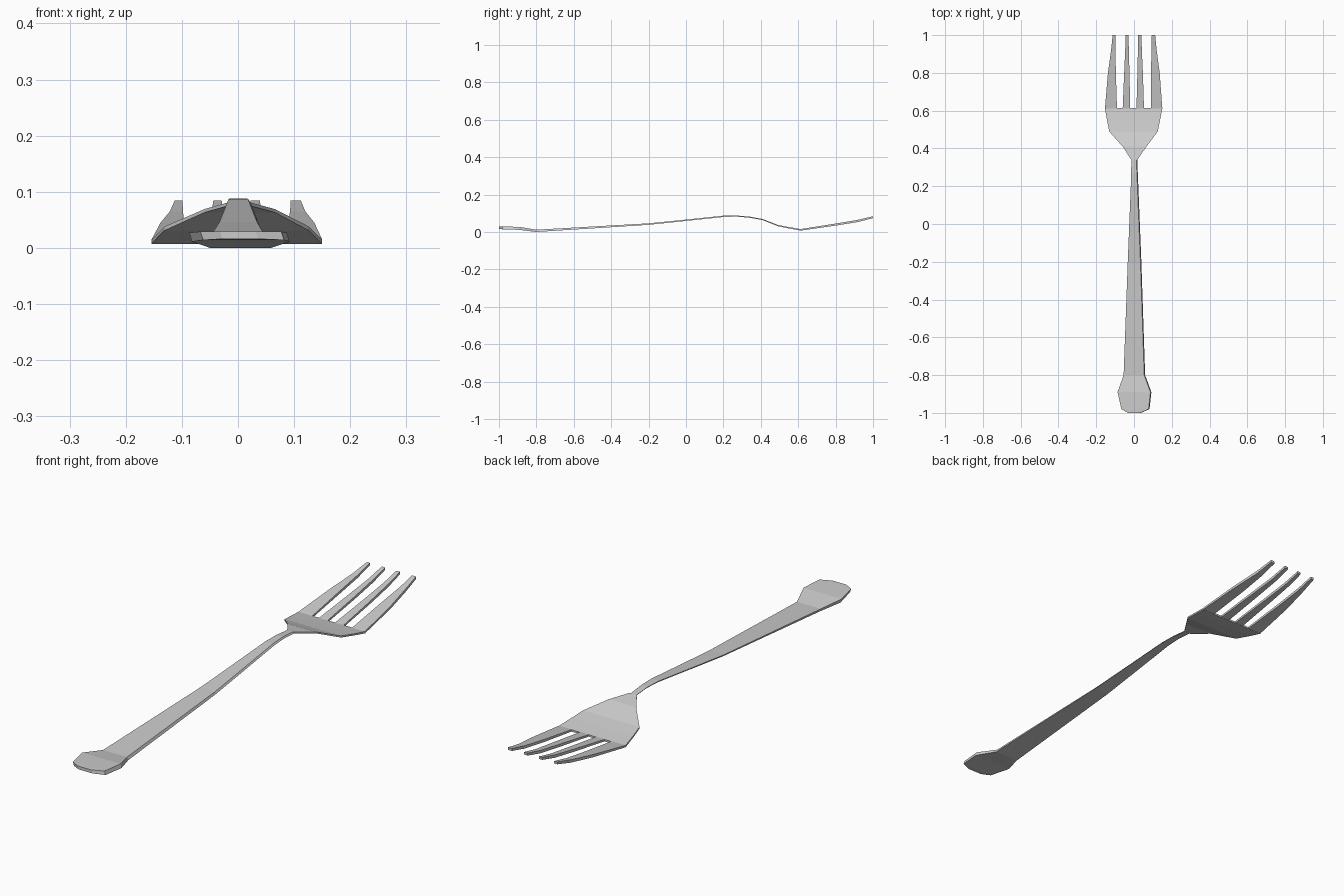
import bpy, bmesh


def loft(name, rows, lean=0.0):
    """Flat-faced strip; rows are (y, left x, right x, bottom z, thickness)."""
    bm = bmesh.new()
    rings = []
    for y, xl, xr, z, t in rows:
        pts = [(xl, y, z + t), (xr - lean, y, z + t), (xr, y, z), (xl + lean, y, z)]
        rings.append([bm.verts.new(p) for p in pts])
    for a, b in zip(rings, rings[1:]):
        for i in range(4):
            j = (i + 1) % 4
            bm.faces.new((a[i], a[j], b[j], b[i]))
    bm.faces.new(rings[0])
    bm.faces.new(rings[-1])
    bmesh.ops.recalc_face_normals(bm, faces=bm.faces)
    mesh = bpy.data.meshes.new(name)
    bm.to_mesh(mesh)
    bm.free()
    ob = bpy.data.objects.new(name, mesh)
    bpy.context.collection.objects.link(ob)
    return ob


# handle: flared end, long taper, arched neck
loft("handle", [
    (-1.0, -0.032, 0.036, 0.016, 0.013),
    (-0.98, -0.067, 0.082, 0.014, 0.015),
    (-0.89, -0.087, 0.092, 0.011, 0.016),
    (-0.80, -0.055, 0.059, 0.000, 0.012),
    (-0.20, -0.033, 0.039, 0.038, 0.008),
    (0.00, -0.025, 0.031, 0.059, 0.007),
    (0.20, -0.017, 0.023, 0.080, 0.007),
    (0.27, -0.015, 0.020, 0.082, 0.006),
    (0.34, -0.014, 0.018, 0.076, 0.006),
], lean=0.005)

# head: plate that dips and widens to the tine roots
loft("head", [
    (0.34, -0.014, 0.018, 0.076, 0.006),
    (0.41, -0.060, 0.066, 0.063, 0.006),
    (0.49, -0.131, 0.126, 0.031, 0.007),
    (0.55, -0.143, 0.138, 0.019, 0.007),
    (0.615, -0.154, 0.150, 0.007, 0.008),
])

# tines: root left/right, middle left/right, tip left/right
tines = {
    "tine_outer_left": (-0.154, -0.090, -0.138, -0.096, -0.113, -0.099),
    "tine_inner_left": (-0.060, -0.020, -0.052, -0.024, -0.044, -0.029),
    "tine_inner_right": (0.013, 0.053, 0.018, 0.047, 0.022, 0.039),
    "tine_outer_right": (0.091, 0.150, 0.090, 0.136, 0.094, 0.112),
}
for name, (a, b, c, d, e, f) in tines.items():
    loft(name, [
        (0.61, a, b, 0.007, 0.008),
        (0.80, c, d, 0.034, 0.011),
        (0.92, (c + 2 * e) / 3, (d + 2 * f) / 3, 0.053, 0.012),
        (1.00, e, f, 0.074, 0.010),
    ])
